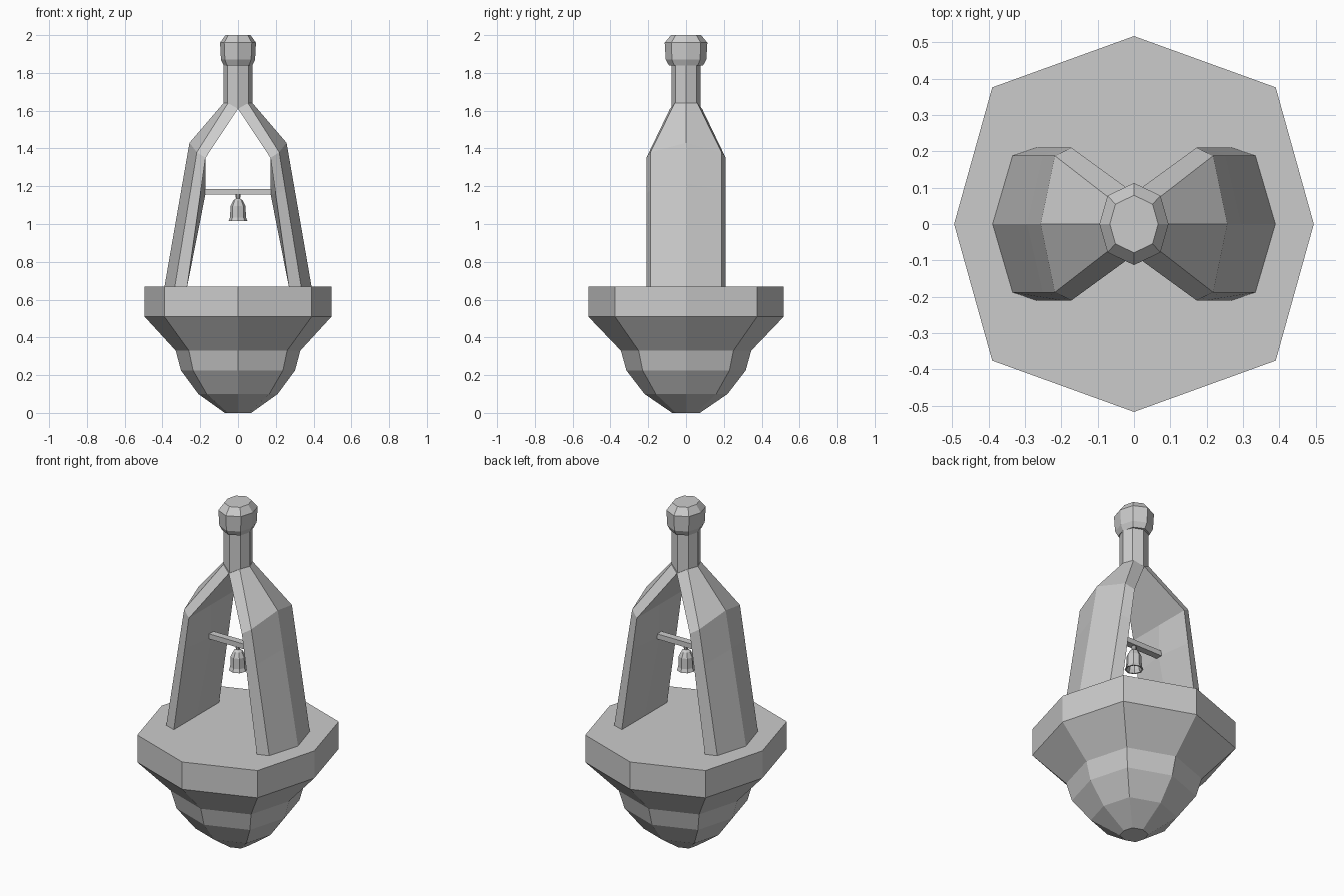
import bpy, bmesh, math

if "Cube" in bpy.data.objects:
    bpy.data.objects.remove(bpy.data.objects["Cube"])


def make_mesh(name, verts, faces):
    mesh = bpy.data.meshes.new(name)
    mesh.from_pydata(verts, [], faces)
    bm = bmesh.new()
    bm.from_mesh(mesh)
    bmesh.ops.recalc_face_normals(bm, faces=bm.faces)
    bm.to_mesh(mesh)
    bm.free()
    obj = bpy.data.objects.new(name, mesh)
    bpy.context.collection.objects.link(obj)
    return obj


def loft(name, rings):
    """Skin a stack of equal-sized rings and cap both ends."""
    n = len(rings[0])
    verts = [p for ring in rings for p in ring]
    faces = [(k * n + i, k * n + (i + 1) % n, (k + 1) * n + (i + 1) % n, (k + 1) * n + i)
             for k in range(len(rings) - 1) for i in range(n)]
    faces += [tuple(range(n)), tuple(range((len(rings) - 1) * n, len(rings) * n))]
    return make_mesh(name, verts, faces)


def octagon(z, rx, ry, dx, dy):
    """Eight-sided ring: axis radii rx, ry and diagonal corner (dx, dy)."""
    return [(rx, 0, z), (dx, dy, z), (0, ry, z), (-dx, dy, z),
            (-rx, 0, z), (-dx, -dy, z), (0, -ry, z), (dx, -dy, z)]


def regular(z, r):
    d = r * math.sqrt(0.5)
    return octagon(z, r, r, d, d)


# Floating hull with its flat deck
loft("hull", [octagon(z, r, r * 1.045, r * 0.788, r * 0.76) for z, r in
              [(0, 0.07), (0.1, 0.21), (0.225, 0.302), (0.33, 0.33),
               (0.51, 0.495), (0.67, 0.495)]])


# Two broad bent legs, mirrored left and right
def leg_ring(inner, edge, mid, inner_mid):
    flip = lambda p: (p[0], -p[1], p[2])
    return [inner, edge, mid, flip(edge), flip(inner), inner_mid]


def mix(a, b, t):
    return tuple(p + (q - p) * t for p, q in zip(a, b))


base = leg_ring((0.27, 0.21, 0.665), (0.335, 0.188, 0.665), (0.39, 0, 0.665), (0.27, 0, 0.665))
bend = leg_ring((0.172, 0.21, 1.35), (0.218, 0.188, 1.38), (0.257, 0, 1.43), (0.172, 0, 1.35))
top = leg_ring((0, 0.085, 1.61), (0.053, 0.06, 1.64), (0.077, 0, 1.64), (0, 0, 1.61))
beam_level = [mix(a, b, 0.72) for a, b in zip(base, bend)]
beam_level[5] = (0.172, 0, 1.16)
for side, s in (("right", 1), ("left", -1)):
    loft(side + "_leg", [[(s * x, y, z) for x, y, z in ring]
                         for ring in (base, beam_level, bend, top)])

# Neck and lamp head
loft("neck", [regular(1.61, 0.077), regular(1.85, 0.077)])
loft("lamp_head", [octagon(z, 0.095 * f, 0.113 * f, 0.073 * f, 0.078 * f) for z, f in
                   [(1.84, 0.8), (1.87, 0.95), (1.96, 1.0), (2.0, 0.7)]])

# Crossbar carrying the bell
loft("crossbar", [[(x, -0.02, 1.155), (x, 0.02, 1.155), (x, 0.02, 1.185), (x, -0.02, 1.185)]
                  for x in (-0.175, 0.175)])

# Hollow bell with hanger, profile runs from inside to outside
loft("bell", [regular(z, r) for z, r in
              [(1.11, 0.02), (1.09, 0.032), (1.035, 0.034), (1.015, 0.042), (1.015, 0.05),
               (1.035, 0.042), (1.095, 0.04), (1.125, 0.025), (1.135, 0.011),
               (1.145, 0.013), (1.157, 0.013)]])
